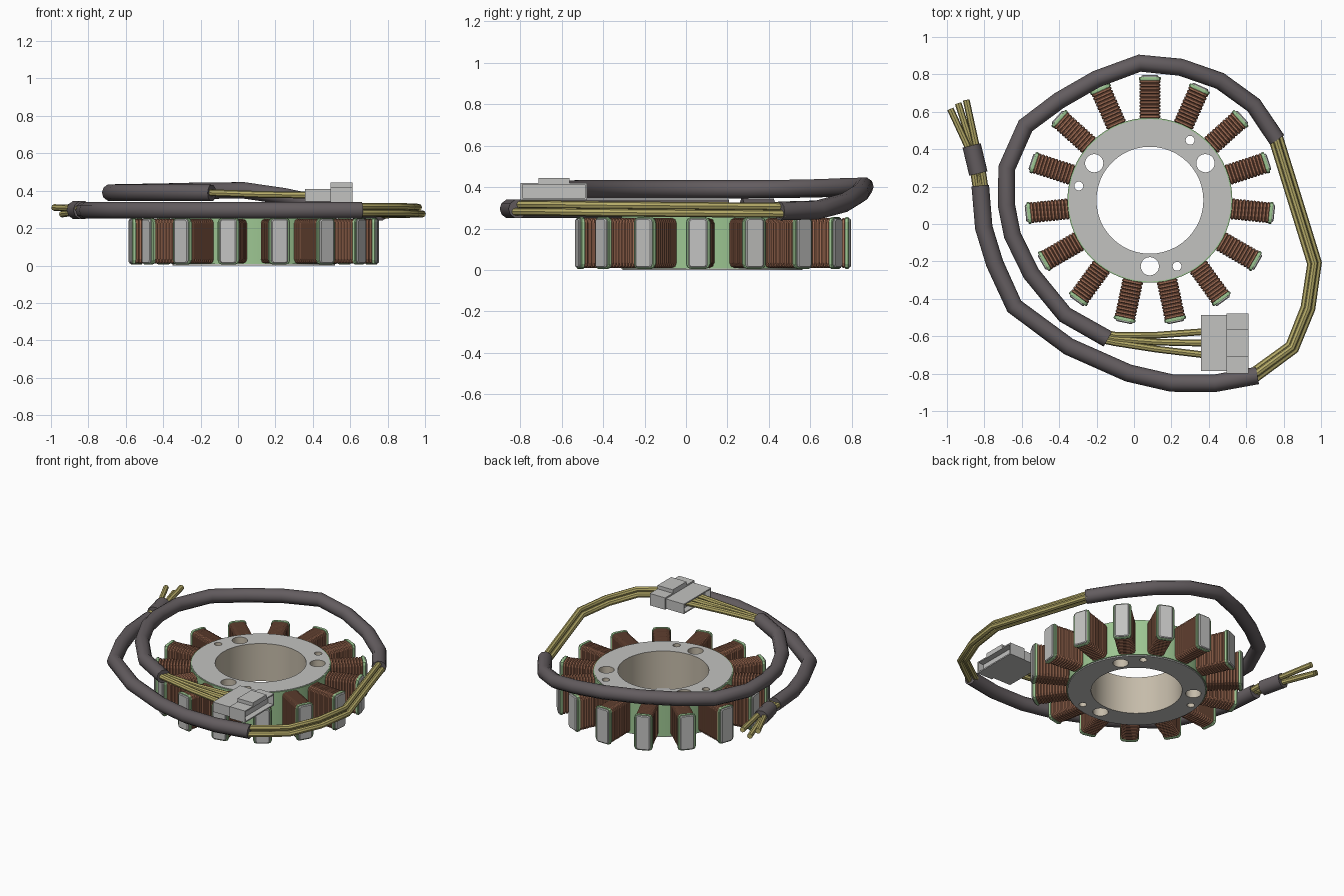
import bpy, bmesh, math
from mathutils import Vector, Matrix

if "Cube" in bpy.data.objects:
    bpy.data.objects.remove(bpy.data.objects["Cube"])

CX, CY = 0.085, 0.127          # stator axis


def mat(name, rgb):
    m = bpy.data.materials.new(name)
    m.diffuse_color = (*rgb, 1)
    m.use_nodes = True
    m.node_tree.nodes["Principled BSDF"].inputs["Base Color"].default_value = m.diffuse_color
    return m


STEEL = mat("light_grey_steel", (0.54, 0.54, 0.53))
BORE = mat("beige_bore", (0.56, 0.50, 0.40))
GREEN = mat("green_insulation", (0.34, 0.57, 0.29))
COPPER = mat("copper", (0.36, 0.155, 0.09))
SLEEVE = mat("dark_sleeve", (0.125, 0.108, 0.115))
YELLOW = mat("yellow_wire", (0.47, 0.41, 0.14))
PLASTIC = mat("grey_plastic", (0.54, 0.54, 0.53))


def activate(ob):
    bpy.ops.object.select_all(action='DESELECT')
    ob.select_set(True)
    bpy.context.view_layer.objects.active = ob


def add(name, data, *mats):
    ob = bpy.data.objects.new(name, data)
    bpy.context.collection.objects.link(ob)
    for m in mats:
        if m.name not in [x.name for x in data.materials if x]:
            data.materials.append(m)
    return ob


def finish_curve(ob, angle=35):
    activate(ob)
    bpy.ops.object.convert(target='MESH')
    ob = bpy.context.object
    bpy.ops.object.shade_smooth_by_angle(angle=math.radians(angle))
    return ob


def poly(curve, pts, cyclic=False):
    s = curve.splines.new('POLY')
    s.points.add(len(pts) - 1)
    for p, c in zip(s.points, pts):
        p.co = (*c, 1)
    s.use_cyclic_u = cyclic


def plate(name, circles, z0, z1, *mats):
    """Extruded flat plate: first circle is the outline, others are holes."""
    c = bpy.data.curves.new(name, 'CURVE')
    c.dimensions, c.fill_mode, c.extrude = '2D', 'BOTH', (z1 - z0) / 2
    for x, y, r, n in circles:
        poly(c, [(x + r * math.cos(2 * math.pi * i / n), y + r * math.sin(2 * math.pi * i / n), 0)
                 for i in range(n)], True)
    ob = add(name, c, *mats)
    ob.location.z = (z0 + z1) / 2
    return finish_curve(ob)


def tube(name, pts, r, m, res=3):
    c = bpy.data.curves.new(name, 'CURVE')
    c.dimensions, c.bevel_depth, c.bevel_resolution, c.use_fill_caps = '3D', r, res, True
    poly(c, pts)
    return finish_curve(add(name, c, m), 40)


def loft(name, rings, m):
    """Rounded-rectangle sections (radius, width, height, corner) stacked outward along +X."""
    bm = bmesh.new()
    loops = []
    for x, w, h, c in rings:
        loop = []
        for sy, sz, a0 in ((1, 1, 0), (-1, 1, 90), (-1, -1, 180), (1, -1, 270)):
            for k in range(3):
                a = math.radians(a0 + 45 * k)
                loop.append(bm.verts.new((x, sy * (w / 2 - c) + c * math.cos(a),
                                          sz * (h / 2 - c) + c * math.sin(a))))
        loops.append(loop)
    for a, b in zip(loops, loops[1:]):
        for i in range(12):
            j = (i + 1) % 12
            bm.faces.new((a[i], a[j], b[j], b[i]))
    bm.faces.new(loops[0])
    bm.faces.new(loops[-1])
    bmesh.ops.recalc_face_normals(bm, faces=bm.faces)
    me = bpy.data.meshes.new(name)
    bm.to_mesh(me)
    bm.free()
    me.materials.append(m)
    return me


# Stator core ring with mounting holes; the bore wall is beige
holes = [(-0.213, 0.325, 0.049, 20), (0.382, 0.325, 0.049, 20), (0.085, -0.226, 0.049, 20),
         (0.30, 0.448, 0.024, 14), (-0.295, 0.203, 0.024, 14), (0.23, -0.226, 0.024, 14)]
core = plate("stator_core", [(CX, CY, 0.434, 64), (CX, CY, 0.286, 48)] + holes, 0, 0.26, STEEL, BORE)
for p in core.data.polygons:
    d = Vector((p.center.x - CX, p.center.y - CY)).length
    near_hole = any(math.hypot(p.center.x - x, p.center.y - y) < r + 0.005 for x, y, r, n in holes)
    p.material_index = 1 if abs(p.normal.z) < 0.5 and (d < 0.3 or near_hole) else 0

# Green insulation band around the core
plate("insulation_band", [(CX, CY, 0.441, 64), (CX, CY, 0.432, 64)], 0.008, 0.257, GREEN)

# Fifteen wound teeth: ribbed coil, green flange, steel tip
N = 11
step = 0.205 / N
ribs = []
for i in range(N):
    x = 0.438 + i * step
    ribs += [(x, 0.098, 0.224, 0.02), (x + step * 0.25, 0.112, 0.24, 0.024),
             (x + step * 0.75, 0.112, 0.24, 0.024)]
ribs.append((0.643, 0.098, 0.224, 0.02))
parts = {
    "coil": loft("coil", ribs, COPPER),
    "flange": loft("flange", [(0.641, 0.112, 0.246, 0.022), (0.646, 0.118, 0.25, 0.024),
                              (0.655, 0.118, 0.25, 0.024), (0.659, 0.108, 0.245, 0.02)], GREEN),
    "tooth_tip": loft("tooth_tip", [(0.65, 0.092, 0.236, 0.014), (0.664, 0.092, 0.236, 0.014),
                                    (0.669, 0.08, 0.226, 0.01)], STEEL),
}
for i in range(15):
    a = math.radians(90 + 24 * i)
    for name, me in parts.items():
        ob = add(f"{name}_{i + 1}", me)
        ob.location = (CX, CY, 0.13)
        ob.rotation_euler.z = a

# Harness sleeves
inner = [(-0.14, -0.615, 0.388), (-0.37, -0.485, 0.39), (-0.55, -0.265, 0.39), (-0.65, -0.06, 0.39),
         (-0.682, 0.10, 0.39), (-0.68, 0.30, 0.39), (-0.58, 0.525, 0.392), (-0.40, 0.66, 0.395),
         (-0.20, 0.775, 0.40), (0.03, 0.86, 0.402), (0.25, 0.838, 0.37), (0.46, 0.765, 0.325),
         (0.64, 0.635, 0.29), (0.765, 0.45, 0.285)]
outer = [(0.66, -0.81, 0.295), (0.43, -0.852, 0.295), (0.20, -0.85, 0.295), (-0.03, -0.797, 0.295),
         (-0.35, -0.655, 0.295), (-0.64, -0.44, 0.295), (-0.745, -0.21, 0.295),
         (-0.803, -0.02, 0.295), (-0.822, 0.205, 0.295)]
tube("inner_sleeve", inner, 0.046, SLEEVE)
tube("outer_sleeve", outer, 0.047, SLEEVE)
tube("end_sleeve", [(-0.832, 0.27, 0.297), (-0.868, 0.42, 0.297)], 0.05, SLEEVE)

# Three yellow wires joining the two sleeves on the right
run = [Vector(p) for p in [(0.755, 0.47, 0.285), (0.965, -0.21, 0.29), (0.93, -0.45, 0.292),
                           (0.845, -0.66, 0.295), (0.64, -0.81, 0.295)]]
for k, (u, v) in enumerate([(-0.021, -0.008), (0.021, -0.014), (0.0, 0.021)]):
    pts = []
    for i, p in enumerate(run):
        t = run[min(i + 1, len(run) - 1)] - run[max(i - 1, 0)]
        side = Vector((-t.y, t.x, 0)).normalized()
        pts.append(p + side * u + Vector((0, 0, v)))
    tube(f"side_wire_{k + 1}", pts, 0.019, YELLOW, 2)

# Three wires from the inner sleeve to the connector
for k, y in enumerate((-0.572, -0.638, -0.705)):
    o = 0.02 * (1 - k)
    tube(f"connector_wire_{k + 1}", [(-0.17, -0.60 + o, 0.39), (-0.10, -0.615 + o, 0.388),
                                     (0.12, (y - 0.625) / 2 + o * 0.2, 0.38), (0.42, y, 0.376)],
         0.018, YELLOW, 2)

# Three loose wire ends
for k, (x, y, z) in enumerate([(-0.982, 0.615, 0.31), (-0.94, 0.645, 0.275), (-0.897, 0.663, 0.315)]):
    o = 0.024 * (k - 1)
    tube(f"end_wire_{k + 1}", [(-0.82 + o, 0.19, 0.297), (-0.832 + o, 0.27, z * 0.4 + 0.18),
                               (-0.868 + o, 0.42, z * 0.6 + 0.12), (x, y, z)], 0.018, YELLOW, 2)


# Connector: two open-ended housings and a raised latch
def housing(name, lo, hi, open_dir=0, wall=0.012, depth=0.04):
    bm = bmesh.new()
    lo, hi = Vector(lo), Vector(hi)
    bmesh.ops.create_cube(bm, size=1, matrix=Matrix.Translation((lo + hi) / 2)
                          @ Matrix.Diagonal((*(hi - lo), 1)))
    if open_dir:
        face = next(f for f in bm.faces if f.normal.x * open_dir > 0.9)
        bmesh.ops.inset_region(bm, faces=[face], thickness=wall)
        inner_face = bmesh.ops.extrude_discrete_faces(bm, faces=[face])["faces"]
        bmesh.ops.translate(bm, verts=inner_face[0].verts, vec=(-open_dir * depth, 0, 0))
    me = bpy.data.meshes.new(name)
    bm.to_mesh(me)
    bm.free()
    return add(name, me, PLASTIC)


housing("plug_housing", (0.357, -0.785, 0.342), (0.497, -0.487, 0.41), -1)
housing("socket_housing", (0.495, -0.798, 0.338), (0.612, -0.478, 0.42), 1)
housing("connector_latch", (0.495, -0.712, 0.415), (0.612, -0.562, 0.444))
